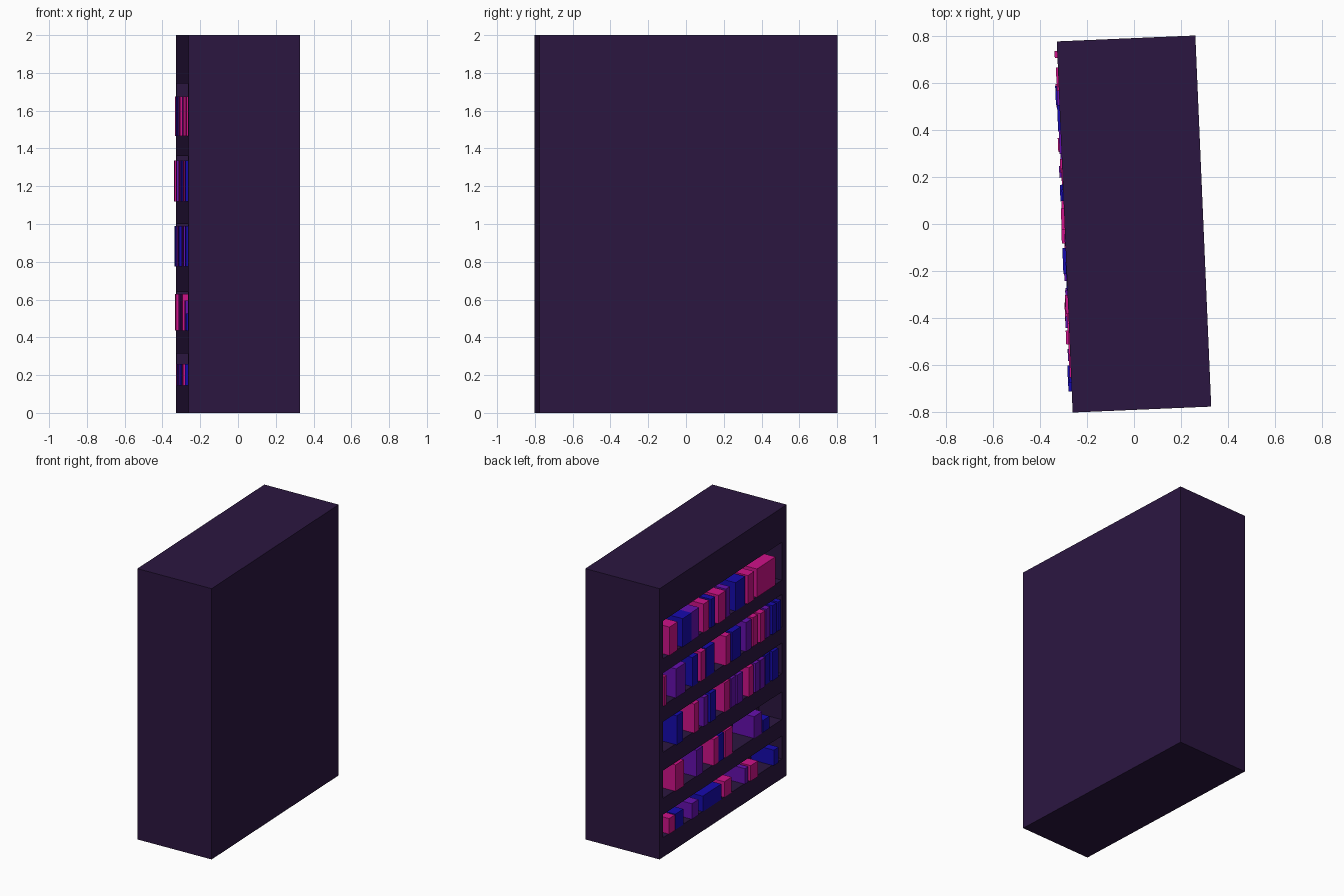
import bpy, bmesh, math, random
from mathutils import Matrix

if "Cube" in bpy.data.objects:
    bpy.data.objects.remove(bpy.data.objects["Cube"])

random.seed(4)
TURN = Matrix.Rotation(math.radians(2.45), 4, 'Z')
HX, HY = 0.295, 0.79      # half depth and half length of the case
DEPTH = 0.18              # depth of the shelf recesses


def material(name, rgb):
    m = bpy.data.materials.new(name)
    m.diffuse_color = (*rgb, 1)
    m.use_nodes = True
    m.node_tree.nodes["Principled BSDF"].inputs["Base Color"].default_value = m.diffuse_color
    return m


def boxes(name, extents, mat=None):
    bm = bmesh.new()
    for x0, x1, y0, y1, z0, z1 in extents:
        m = Matrix.Translation(((x0 + x1) / 2, (y0 + y1) / 2, (z0 + z1) / 2))
        m = m @ Matrix.Diagonal((x1 - x0, y1 - y0, z1 - z0, 1))
        bmesh.ops.create_cube(bm, size=1, matrix=m)
    mesh = bpy.data.meshes.new(name)
    bm.to_mesh(mesh)
    bm.free()
    ob = bpy.data.objects.new(name, mesh)
    bpy.context.collection.objects.link(ob)
    if mat:
        mesh.materials.append(mat)
    ob.matrix_world = TURN
    return ob


wood = material("dark_wood", (0.024, 0.008, 0.052))
colours = {
    "p": ("pink", material("pink_cover", (0.62, 0.006, 0.25))),
    "b": ("blue", material("blue_cover", (0.008, 0.003, 0.42))),
    "v": ("violet", material("violet_cover", (0.13, 0.005, 0.42))),
}

# Shelves: floor height, opening top, book height, books as colour:start-end
# (hundredths measured from the +y end of the case)
shelves = [
    (0.145, 0.315, 0.115, "p:11-18 b:19-29 v:39-47 b:53-76 p:80-89 v:105-109 p:111-120 b:140-146"),
    (0.435, 0.64, 0.195, "p:18-28 v:45-53 p:66-72 b:72-79 p:81-90 v:117-127:0.16 b:128-136:0.09"),
    (0.775, 1.0, 0.215, "b:19-27 p:41-47 v:53-58 b:61-68 p:80-87 v:88-94 v:95-102 p:109-115 "
                        "v:117-122 v:123-129 b:131-137 b:139-146"),
    (1.12, 1.36, 0.215, "p:4-7 v:19-31 b:40-47 p:50-56 b:57-68 p:80-86 b:88-99 v:106-113 "
                        "p:115-121 p:123-129 v:131-136 b:138-143 b:145-149"),
    (1.465, 1.745, 0.21, "p:11-15 p:15-21 b:27-38 v:38-48 p:54-61 b:63-68 p:71-80 v:82-87 "
                         "b:94-106 p:108-116 p:120-143"),
]

# Solid case with five recesses cut into the -x face
case = boxes("bookcase_body", [(-HX, HX, -HY, HY, 0, 2)], wood)
cutter = boxes("recess_cutter", [(-HX - 0.1, -HX + DEPTH, -0.73, 0.75, z0, z1)
                                 for z0, z1, _, _ in shelves], wood)
cutter.hide_render = True
mod = case.modifiers.new("recesses", 'BOOLEAN')
mod.object, mod.operation, mod.solver = cutter, 'DIFFERENCE', 'EXACT'
bpy.context.view_layer.objects.active = case
case.select_set(True)
bpy.ops.object.modifier_apply(modifier=mod.name)
bpy.data.objects.remove(cutter)

# Books, each row standing on its shelf
for row, (floor, _, height, books) in enumerate(shelves, 1):
    for item in books.split():
        key, span, *special = item.split(":")
        a, b = (HY - int(v) / 100 for v in span.split("-"))
        h = float(special[0]) if special else height
        front = -HX - random.uniform(0.002, 0.016)
        colour, mat = colours[key]
        boxes(f"{colour}_book_row_{row}",
              [(front, -HX + DEPTH - 0.01, b, a, floor, floor + h)], mat)
